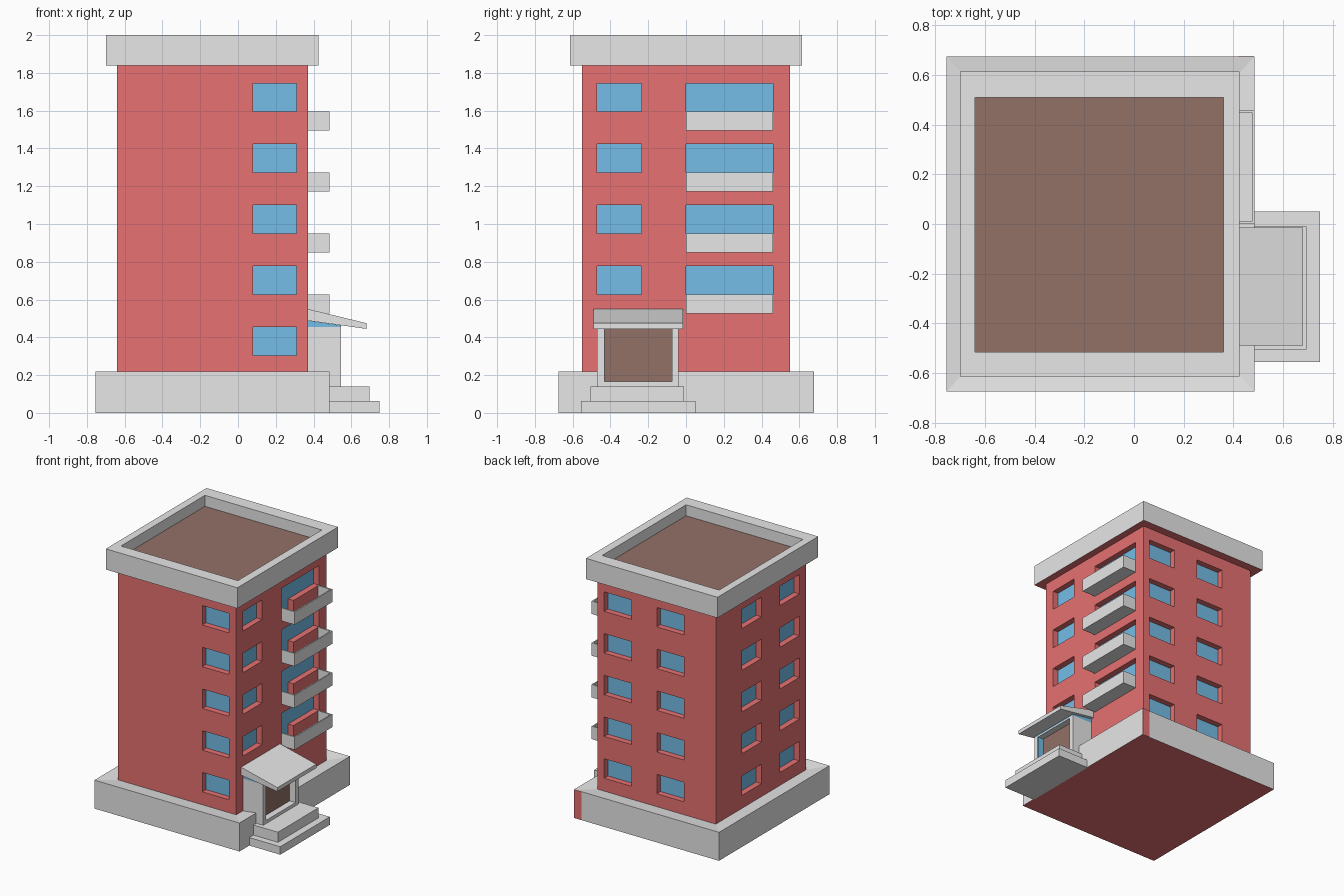
import bpy, bmesh
from mathutils import Vector

if "Cube" in bpy.data.objects:
    bpy.data.objects.remove(bpy.data.objects["Cube"])


def material(name, rgb):
    m = bpy.data.materials.new(name)
    m.diffuse_color = (*rgb, 1)
    m.use_nodes = True
    m.node_tree.nodes["Principled BSDF"].inputs["Base Color"].default_value = m.diffuse_color
    return m


RED = material("red_wall", (0.8, 0.166, 0.166))
GREY = material("grey_concrete", (0.8, 0.8, 0.8))
BLUE = material("blue_glass", (0.176, 0.51, 0.8))
BROWN = material("brown", (0.29, 0.165, 0.134))


def finish(name, bm, *mats):
    bmesh.ops.recalc_face_normals(bm, faces=bm.faces)
    me = bpy.data.meshes.new(name)
    bm.to_mesh(me)
    bm.free()
    for m in mats:
        me.materials.append(m)
    ob = bpy.data.objects.new(name, me)
    bpy.context.collection.objects.link(ob)
    return ob


def add_prism(bm, pts, axis, lo, hi):
    """Extrude a 2D outline along an axis from lo to hi."""
    def co(p, t):
        c = list(p)
        c.insert("xyz".index(axis), t)
        return c
    a = [bm.verts.new(co(p, lo)) for p in pts]
    b = [bm.verts.new(co(p, hi)) for p in pts]
    bm.faces.new(a)
    bm.faces.new(b[::-1])
    for i in range(len(pts)):
        j = (i + 1) % len(pts)
        bm.faces.new((a[j], a[i], b[i], b[j]))


def prism(name, pts, axis, lo, hi, mat):
    bm = bmesh.new()
    add_prism(bm, pts, axis, lo, hi)
    return finish(name, bm, mat)


def rect(a0, a1, b0, b1):
    return [(a0, b0), (a1, b0), (a1, b1), (a0, b1)]


def box(name, x0, x1, y0, y1, z0, z1, mat):
    return prism(name, rect(x0, x1, y0, y1), "z", z0, z1, mat)


def loft(name, rings, side, bottom, top):
    """Join rectangles (x0, x1, y0, y1, z) into a closed stepped solid."""
    bm = bmesh.new()
    loops = [[bm.verts.new((*p, r[4])) for p in rect(*r[:4])] for r in rings]
    bm.faces.new(loops[0][::-1]).material_index = 1
    bm.faces.new(loops[-1]).material_index = 2
    for a, b in zip(loops, loops[1:]):
        for i in range(4):
            j = (i + 1) % 4
            bm.faces.new((a[i], a[j], b[j], b[i]))
    return finish(name, bm, side, bottom, top)


X0, X1, Y0, Y1 = -0.64, 0.37, -0.55, 0.55
FLOORS = [0.305 + 0.3225 * i for i in range(5)]
H, DEPTH = 0.15, 0.05

# plinth with a slightly dished ledge, and the red patch at its back corner
loft("plinth", [(-0.755, 0.485, -0.675, 0.675, 0), (-0.755, 0.485, -0.675, 0.675, 0.22),
                (X0, X1, Y0, Y1, 0.205)], GREY, RED, GREY)
box("plinth_corner_patch", 0.42, 0.484, 0.67, 0.677, 0.001, 0.219, RED)

# roof parapet with sunken brown roof
outer, inner = (-0.70, 0.425, -0.615, 0.615), (-0.64, 0.36, -0.515, 0.51)
loft("roof_parapet", [(*outer, 1.84), (*outer, 2.0), (*inner, 2.0), (*inner, 1.915)],
     GREY, RED, BROWN)

# window openings: outline, extrusion axis, wall position, outward sign
openings = []
for i, z in enumerate(FLOORS):
    openings.append((rect(0.08, 0.31, z, z + H), "y", Y0, -1))
    for x in (0.08, -0.37):
        openings.append((rect(x, x + 0.235, z, z + H), "y", Y1, 1))
    for y in (-0.47, -0.008):
        openings.append((rect(y, y + 0.235, z, z + H), "x", X0, -1))
    if i:
        openings.append((rect(-0.47, -0.235, z, z + H), "x", X1, 1))
        # balcony door and window in one L-shaped opening
        openings.append(([(0, z - 0.085), (0.15, z - 0.085), (0.15, z), (0.46, z),
                          (0.46, z + H), (0, z + H)], "x", X1, 1))

# glass at the back of each opening, and the cutter
cut, glass = bmesh.new(), bmesh.new()
for pts, axis, wall, s in openings:
    add_prism(cut, pts, axis, *sorted((wall - s * DEPTH, wall + s * DEPTH)))
    add_prism(glass, pts, axis, *sorted((wall - s * DEPTH, wall - s * (DEPTH - 0.004))))
finish("window_glass", glass, BLUE)
cutter = finish("window_cutter", cut, RED)
cutter.hide_render = True

# tower walls with the openings cut out
walls = box("tower_walls", X0, X1, Y0, Y1, 0.205, 1.84, RED)
mod = walls.modifiers.new("openings", "BOOLEAN")
mod.operation, mod.solver, mod.object = "DIFFERENCE", "EXACT", cutter
deps = bpy.context.evaluated_depsgraph_get()
mesh = bpy.data.meshes.new_from_object(walls.evaluated_get(deps))
walls.modifiers.clear()
walls.data = mesh
bpy.data.objects.remove(cutter)

# balconies: floor slab and thin U-shaped rail
t = 0.01
rail = [(X1, 0), (0.485, 0), (0.485, 0.46), (X1, 0.46), (X1, 0.46 - t),
        (0.485 - t, 0.46 - t), (0.485 - t, t), (X1, t)]
for i, z in enumerate(FLOORS[1:], 2):
    box(f"balcony_floor_{i}", X1, 0.485, 0, 0.46, z - 0.1, z - 0.085, GREY)
    prism(f"balcony_rail_{i}", rail, "z", z - 0.085, z, GREY)

# entrance steps
box("lower_step", 0.48, 0.75, -0.555, 0.05, 0, 0.062, GREY)
box("upper_step", 0.48, 0.695, -0.505, -0.01, 0.062, 0.14, GREY)

# porch: side walls, sill, lintel, door
box("porch_wall_front", X1, 0.545, -0.47, -0.435, 0.14, 0.455, GREY)
box("porch_wall_back", X1, 0.545, -0.075, -0.04, 0.14, 0.455, GREY)
box("door_sill", 0.48, 0.545, -0.435, -0.075, 0.14, 0.165, GREY)
box("door_lintel", 0.48, 0.545, -0.435, -0.075, 0.445, 0.455, GREY)
box("door", 0.48, 0.495, -0.435, -0.075, 0.165, 0.445, BROWN)
box("porch_side_glass", 0.495, 0.543, -0.435, -0.431, 0.165, 0.445, BLUE)

# glass wedge and sloping canopy over the porch
prism("porch_top_glass", [(X1, 0.455), (0.545, 0.455), (0.545, 0.463), (X1, 0.488)],
      "y", -0.47, -0.04, BLUE)
prism("porch_canopy", [(X1, 0.488), (0.68, 0.445), (0.68, 0.475), (X1, 0.55)],
      "y", -0.49, -0.015, GREY)
